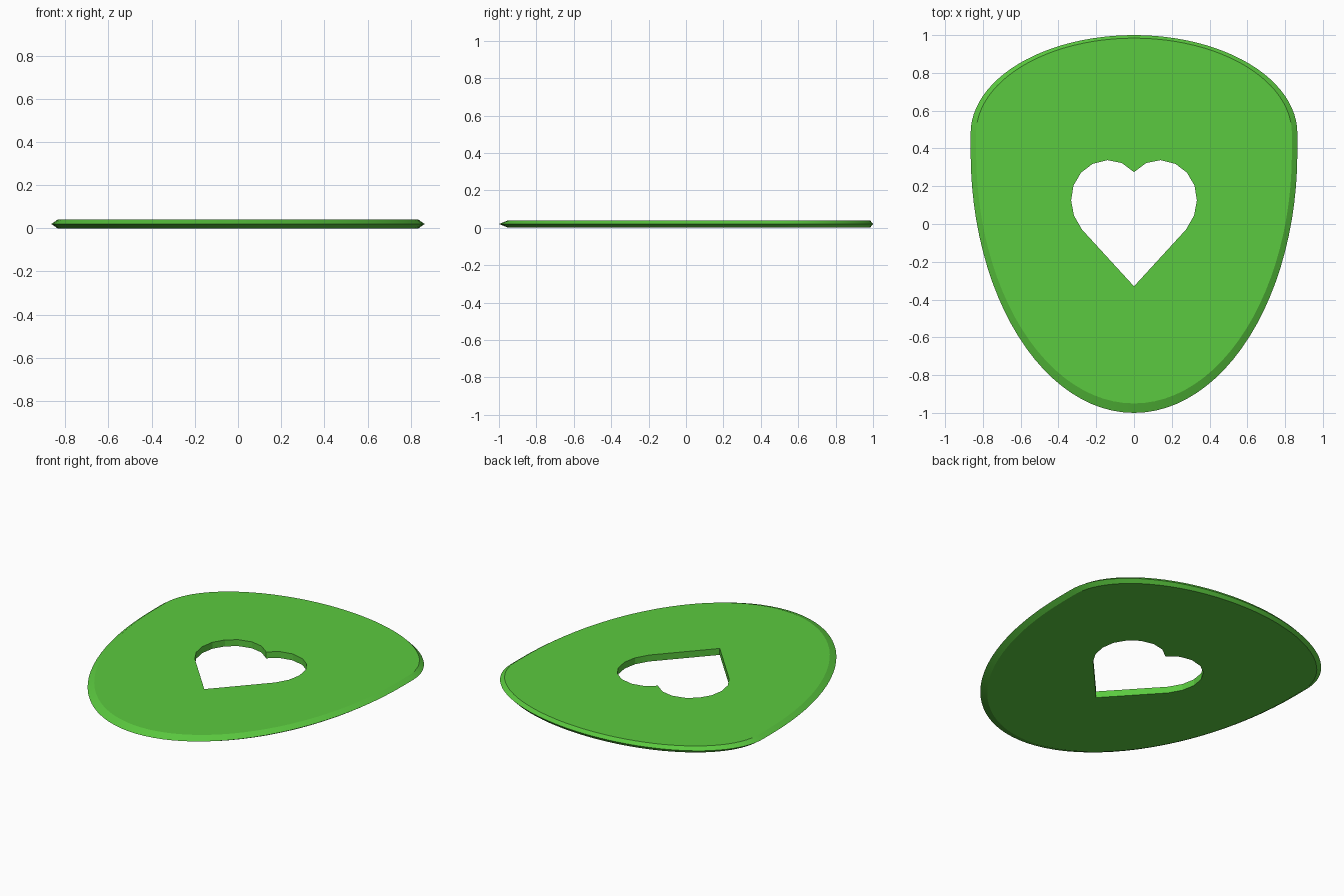
import bpy, bmesh, math

if "Cube" in bpy.data.objects:
    bpy.data.objects.remove(bpy.data.objects["Cube"])

# Pick outline: half-ellipse crown, short straight sides, long half-ellipse tip
def outline(half_w, top, bottom, hi=0.48, lo=0.38, n=48):
    pts = []
    for i in range(n + 1):
        a = math.pi * i / n
        pts.append((half_w * math.cos(a), hi + (top - hi) * math.sin(a)))
    for i in range(n + 1):
        a = math.pi + math.pi * i / n
        pts.append((half_w * math.cos(a), lo + (lo - bottom) * math.sin(a)))
    return pts

# Heart cut-out: right half mirrored to the left
half = [(0.065, 0.323), (0.14, 0.338), (0.22, 0.318), (0.28, 0.272),
        (0.32, 0.205), (0.333, 0.125), (0.318, 0.045), (0.275, -0.03)]
heart = [(0, 0.275)] + half + [(0, -0.33)] + [(-x, y) for x, y in reversed(half)]

bm = bmesh.new()

def ring(pts, z):
    vs = [bm.verts.new((x, y, z)) for x, y in pts]
    es = [bm.edges.new((vs[i], vs[(i + 1) % len(vs)])) for i in range(len(vs))]
    return vs, es

def wall(a, b):
    n = len(a)
    for i in range(n):
        j = (i + 1) % n
        bm.faces.new((a[i], a[j], b[j], b[i]))

T = 0.04
face_line = outline(0.836, 0.984, -0.95)
low, low_e = ring(face_line, 0)
mid, _ = ring(outline(0.865, 1.0, -1.0), T / 2)
high, high_e = ring(face_line, T)
h_low, h_low_e = ring(heart, 0)
h_high, h_high_e = ring(heart, T)

# Bevelled rim, heart walls, and the two flat faces with the hole
wall(low, mid)
wall(mid, high)
wall(h_low, h_high)
for edges in (low_e + h_low_e, high_e + h_high_e):
    bmesh.ops.triangle_fill(bm, edges=edges, use_beauty=True)
bmesh.ops.recalc_face_normals(bm, faces=bm.faces)
bmesh.ops.dissolve_degenerate(bm, edges=bm.edges, dist=1e-6)

mesh = bpy.data.meshes.new("guitar_pick")
bm.to_mesh(mesh)
bm.free()
pick = bpy.data.objects.new("guitar_pick", mesh)
bpy.context.collection.objects.link(pick)

mat = bpy.data.materials.new("green_plastic")
mat.diffuse_color = (0.105, 0.59, 0.05, 1)
mat.use_nodes = True
mat.node_tree.nodes["Principled BSDF"].inputs["Base Color"].default_value = mat.diffuse_color
mesh.materials.append(mat)

bpy.context.view_layer.objects.active = pick
pick.select_set(True)
bpy.ops.object.shade_smooth_by_angle(angle=math.radians(18))
